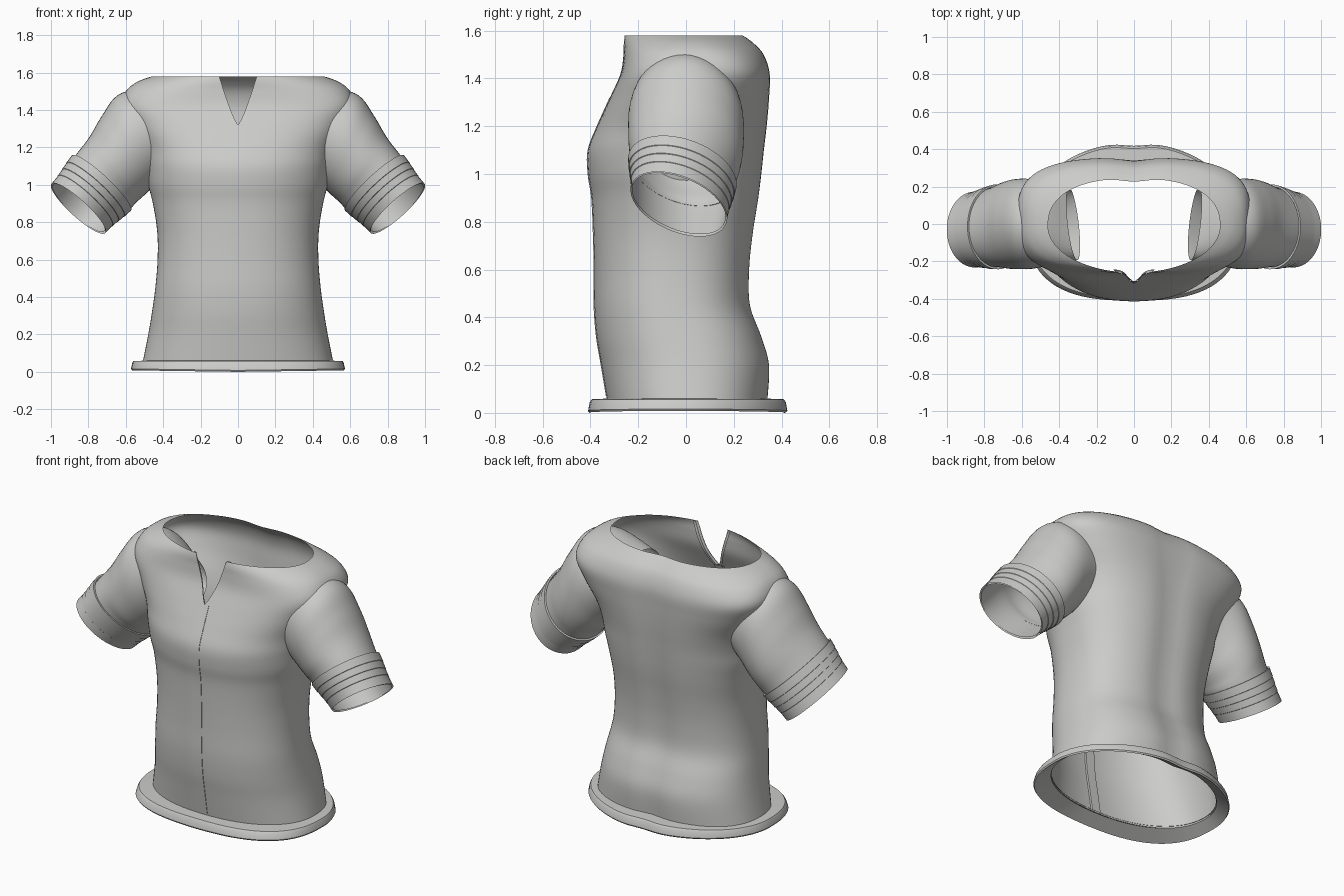
import bpy, bmesh, math

if "Cube" in bpy.data.objects:
    bpy.data.objects.remove(bpy.data.objects["Cube"])

cloth = bpy.data.materials.new("light grey cloth")
cloth.diffuse_color = (0.6, 0.6, 0.59, 1)
cloth.use_nodes = True
cloth.node_tree.nodes["Principled BSDF"].inputs["Base Color"].default_value = cloth.diffuse_color


def smooth_rows(keys, steps):
    """Catmull-Rom interpolation through rows of numbers."""
    out = []
    for i in range(len(keys) - 1):
        p0, p1, p2 = keys[max(i - 1, 0)], keys[i], keys[i + 1]
        p3 = keys[min(i + 2, len(keys) - 1)]
        for s in range(steps):
            t = s / steps
            out.append([0.5 * (2 * b + (c - a) * t + (2 * a - 5 * b + 4 * c - d) * t * t
                               + (3 * b - a - 3 * c + d) * t ** 3)
                        for a, b, c, d in zip(p0, p1, p2, p3)])
    out.append(list(keys[-1]))
    return out


def loft(name, rings, wrap=True, angle=35):
    """Skin a list of point rings; wrap joins each ring into a loop."""
    bm = bmesh.new()
    grid = [[bm.verts.new(p) for p in r] for r in rings]
    n = len(rings[0])
    for a, b in zip(grid, grid[1:]):
        for j in range(n if wrap else n - 1):
            k = (j + 1) % n
            bm.faces.new((a[j], a[k], b[k], b[j]))
    bmesh.ops.remove_doubles(bm, verts=bm.verts, dist=0.0002)
    bmesh.ops.recalc_face_normals(bm, faces=bm.faces)
    me = bpy.data.meshes.new(name)
    bm.to_mesh(me)
    bm.free()
    me.materials.append(cloth)
    me.shade_smooth()
    me.set_sharp_from_angle(angle=math.radians(angle))
    ob = bpy.data.objects.new(name, me)
    bpy.context.collection.objects.link(ob)
    return ob


def section(z, hw, front, back, n_front, n_back, notch=0.0, seg=80):
    """Body outline at one height, starting and ending at the front centre."""
    mid = (front + back) / 2
    start = math.asin((notch / hw) ** (n_front / 2)) if notch > 0 else 0
    pts = []
    for j in range(seg + 1):
        a = start + (2 * math.pi - 2 * start) * j / seg
        s, c = math.sin(a), math.cos(a)
        n = n_front if c > 0 else n_back
        x = hw * math.copysign(abs(s) ** (2 / n), s)
        r = (mid - front) if c > 0 else (back + 0.008 - mid)
        y = mid - r * math.copysign(abs(c) ** (2 / n), c)
        if c < 0:  # shallow groove down the spine
            y -= 0.018 * math.exp(-(x / 0.09) ** 2)
        pts.append((x, y, z))
    return pts


# Torso: height, half width, front y, back y, squareness of front and back
BODY = [(0.05, 0.51, -0.33, 0.34, 2.2, 2.4), (0.2, 0.48, -0.355, 0.348, 2.2, 2.4),
        (0.32, 0.46, -0.375, 0.315, 2.2, 2.5), (0.45, 0.442, -0.385, 0.268, 2.2, 2.5),
        (0.6, 0.43, -0.385, 0.265, 2.2, 2.5), (0.75, 0.432, -0.388, 0.28, 2.2, 2.5),
        (0.9, 0.455, -0.395, 0.303, 2.2, 2.5), (1.0, 0.48, -0.41, 0.315, 2.2, 2.5),
        (1.1, 0.495, -0.41, 0.325, 2.25, 2.55), (1.2, 0.52, -0.372, 0.335, 2.45, 2.7),
        (1.32, 0.58, -0.318, 0.343, 2.9, 3.0), (1.42, 0.622, -0.274, 0.345, 3.4, 3.1),
        (1.5, 0.6, -0.262, 0.32, 2.9, 2.8), (1.55, 0.54, -0.262, 0.277, 2.3, 2.5),
        (1.58, 0.46, -0.26, 0.236, 2.0, 2.4)]
rows = smooth_rows(BODY, 5)


def notch_at(z):
    return 0.1 * max(0, (z - 1.32) / 0.26) ** 0.8


loft("torso", [section(*r, notch=notch_at(r[0])) for r in rows], wrap=False)


# Front placket: a slim raised strip outside and a facing strip inside
def strip(name, offset, low):
    rings = []
    for z, hw, front, *rest in rows:
        if low <= z <= 1.321:
            rings.append([(x, front + (offset if abs(i - 1.5) < 1 else 0.003), z)
                          for i, x in enumerate((-0.03, -0.029, 0.029, 0.03))])
    loft(name, rings, wrap=False)


strip("placket", -0.002, 0.07)
strip("placket_facing", 0.012, 0.05)

# Turned facing along the neck slit
for side in (-1, 1):
    rings = []
    for z, hw, front, *rest in rows:
        if z >= 1.319:
            w = notch_at(z)
            rings.append([(side * w, front + 0.003, z), (side * (w + 0.008), front + 0.016, z),
                          (side * (w + 0.025), front + 0.018, z)])
    loft("slit_facing", rings, wrap=False)

# Flared hem band with a rolled rim and a lining sloping back up to the torso
hem = []
for z, hw, front, back, sq in ((0.06, 0.505, -0.33, 0.34, 2.2), (0.057, 0.56, -0.395, 0.413, 2.6),
                               (0.045, 0.566, -0.403, 0.422, 2.65), (0.016, 0.572, -0.41, 0.428, 2.7),
                               (0.008, 0.567, -0.405, 0.422, 2.7), (0.05, 0.508, -0.333, 0.343, 2.2)):
    ring = section(z, hw, front, back, sq, 2.0)[:-1]
    hem.append([(x, y, max(0, q + 0.008 * (abs(x) / 0.57 - 1 if q < 0.03 else 0)))
                for x, y, q in ring])
loft("hem_band", hem)


def arm_ring(row, side, scale=1.0, seg=48):
    """Oval through an upper and a lower point, with depth and a forward tilt."""
    tx, tz, bx, bz, yc, hy, tilt = row
    cx, cz, ux, uz = (tx + bx) / 2, (tz + bz) / 2, (tx - bx) / 2, (tz - bz) / 2
    pts = []
    for j in range(seg):
        a = 2 * math.pi * j / seg
        c, s = math.cos(a) * scale, math.sin(a) * scale
        pts.append((side * (cx + ux * c + 0.67 * tilt * s),
                    yc + hy * s - 0.9 * tilt * c,
                    cz + uz * c - 0.74 * tilt * s))
    return pts


# Sleeve: upper x z, lower x z, centre y, half depth, tilt
SLEEVE = [(0.35, 1.40, 0.30, 1.12, 0.0, 0.19, 0.04), (0.52, 1.50, 0.39, 1.05, 0.0, 0.22, 0.01),
          (0.645, 1.478, 0.455, 0.99, 0.0, 0.24, 0.005), (0.73, 1.365, 0.50, 0.945, 0.0, 0.241, 0.015),
          (0.795, 1.255, 0.545, 0.905, -0.005, 0.233, 0.025),
          (0.875, 1.15, 0.585, 0.862, -0.015, 0.212, 0.04),
          (0.99, 1.00, 0.715, 0.752, -0.03, 0.192, 0.045)]
# Cuff: first and last ring, then position and size of each stepped fold
CUFF = ((0.885, 1.155, 0.575, 0.865, -0.015, 0.22, 0.04),
        (0.998, 1.005, 0.71, 0.742, -0.03, 0.198, 0.045))
FOLDS = [(0, 0.97), (0, 1.02), (0.26, 1.02), (0.27, 1.008), (0.48, 1.008),
         (0.49, 0.995), (0.7, 0.995), (0.71, 0.985), (1, 1.0)]

for side, label in ((-1, "left"), (1, "right")):
    loft(label + "_sleeve", [arm_ring(r, side) for r in smooth_rows(SLEEVE, 5)])
    rings = []
    for t, scale in FOLDS:
        row = [a + (b - a) * t for a, b in zip(*CUFF)]
        rings.append(arm_ring(row, side, scale))
    loft(label + "_cuff", rings, angle=25)
